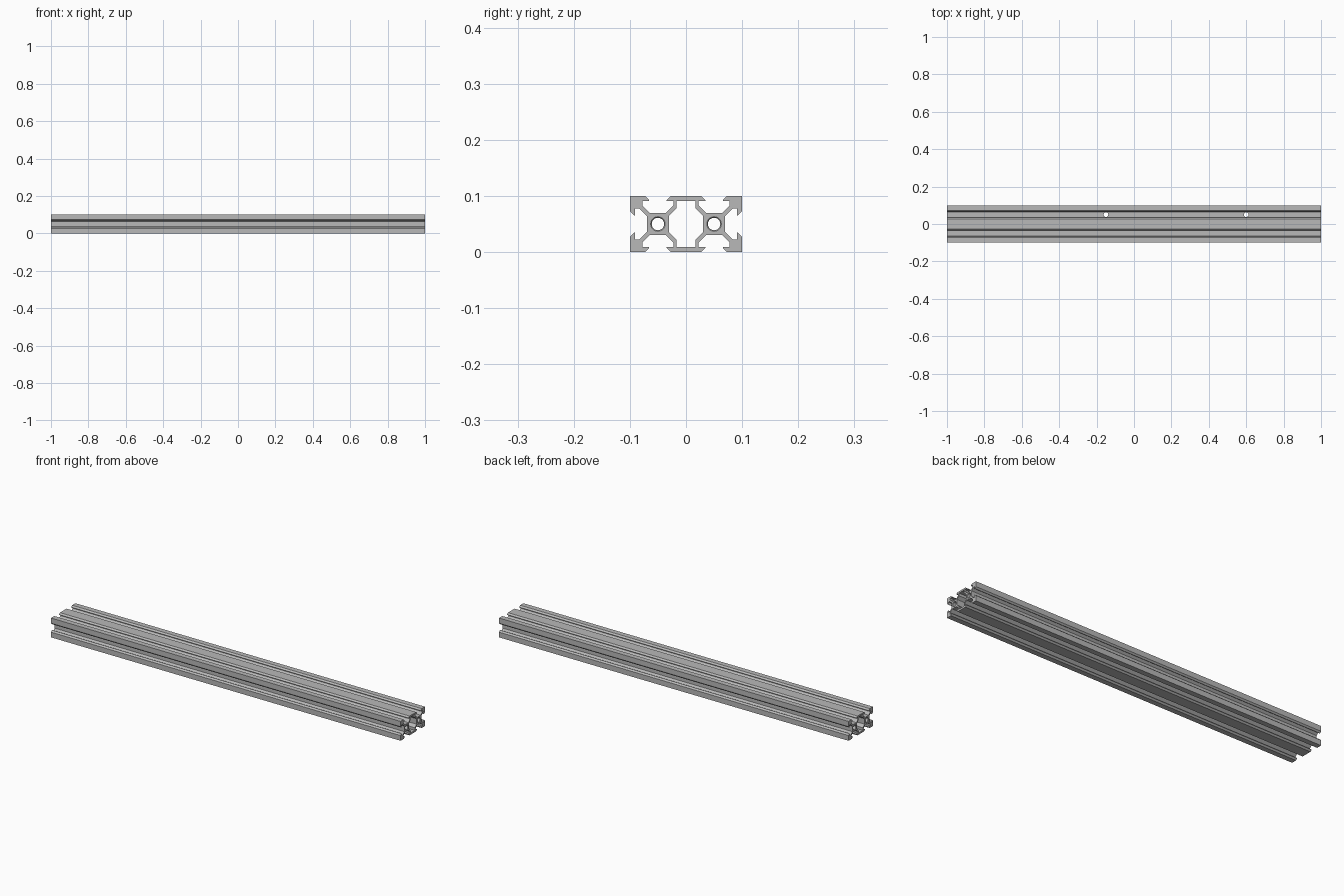
import bpy, bmesh, math
from mathutils import Matrix, Vector

if "Cube" in bpy.data.objects:
    bpy.data.objects.remove(bpy.data.objects["Cube"])

MM = 0.005          # one profile millimetre
CENTRE = 10         # distance of each bore from the middle
BORE = 2.2

# Material
metal = bpy.data.materials.new("aluminium_grey")
metal.use_nodes = True
colour = (0.48, 0.48, 0.48, 1)
metal.diffuse_color = colour
metal.node_tree.nodes["Principled BSDF"].inputs["Base Color"].default_value = colour

# Half of one V-slot: (sideways offset, distance from the bore centre)
slot = [(4.6, 10), (3.1, 8.5), (3.1, 8.2), (5.5, 8.2), (5.5, 6.56), (2.84, 3.9)]


def four_way(quarter):
    """Mirror a quarter outline, running from top to side, into a closed loop."""
    half = quarter + [(y, -z) for y, z in reversed(quarter)]
    return half + [(-y, z) for y, z in reversed(half)]


def circle(cy, radius, count=32):
    steps = [2 * math.pi * i / count for i in range(count)]
    return [(cy + radius * math.cos(a), radius * math.sin(a)) for a in steps]


# Cross-section outlines: outside, middle chamber, two bores
outside = four_way(
    [(CENTRE - u, v) for u, v in slot]
    + [(CENTRE + u, v) for u, v in reversed(slot)]
    + [(2 * CENTRE, 10)]
    + [(CENTRE + v, u) for u, v in slot])
chamber = four_way([(3.44, 8.2), (3.44, 5.5), (6.1, 2.84)])
loops = [outside, chamber, circle(CENTRE, BORE), circle(-CENTRE, BORE)]

# Fill the cross-section and extrude it along x
bm = bmesh.new()
edges = []
for loop in loops:
    verts = [bm.verts.new((-1, y * MM, (z + 10) * MM)) for y, z in loop]
    edges += [bm.edges.new((a, b)) for a, b in zip(verts, verts[1:] + verts[:1])]
bmesh.ops.triangle_fill(bm, use_beauty=True, edges=edges, normal=Vector((-1, 0, 0)))
result = bmesh.ops.extrude_face_region(bm, geom=bm.faces[:], use_keep_orig=True)
moved = [g for g in result["geom"] if isinstance(g, bmesh.types.BMVert)]
bmesh.ops.translate(bm, verts=moved, vec=(2, 0, 0))
bmesh.ops.recalc_face_normals(bm, faces=bm.faces[:])
mesh = bpy.data.meshes.new("slotted_rail")
bm.to_mesh(mesh)
bm.free()
mesh.materials.append(metal)
rail = bpy.data.objects.new("slotted_rail", mesh)
bpy.context.collection.objects.link(rail)


def cut(name, radius_low, radius_high, depth, place):
    """Subtract a cylinder or cone from the rail."""
    tool = bmesh.new()
    bmesh.ops.create_cone(tool, cap_ends=True, segments=32, radius1=radius_low,
                          radius2=radius_high, depth=depth, matrix=place)
    data = bpy.data.meshes.new(name)
    tool.to_mesh(data)
    tool.free()
    data.materials.append(metal)
    cutter = bpy.data.objects.new(name, data)
    bpy.context.collection.objects.link(cutter)
    cutter.hide_render = True
    mod = rail.modifiers.new(name, "BOOLEAN")
    mod.operation = "DIFFERENCE"
    mod.solver = "EXACT"
    mod.object = cutter
    return cutter


# Cross-drilled access holes through the back bore wall
cutters = [cut("access_hole_cutter", 0.0125, 0.0125, 0.07,
               Matrix.Translation((x, 0.05, 0.05))) for x in (-0.15, 0.6)]

# Small countersinks at the bore ends
for end in (-1, 1):
    for y in (-0.05, 0.05):
        turn = Matrix.Rotation(end * math.pi / 2, 4, "Y")
        place = Matrix.Translation((end, y, 0.05)) @ turn
        cutters.append(cut("countersink_cutter", 0.0100, 0.0160, 0.006, place))

# Bake the cuts and remove the cutters
graph = bpy.context.evaluated_depsgraph_get()
finished = bpy.data.meshes.new_from_object(rail.evaluated_get(graph))
rail.modifiers.clear()
rail.data = finished
for cutter in cutters:
    bpy.data.objects.remove(cutter)

# Round bores smooth, profile edges sharp
bpy.ops.object.select_all(action="DESELECT")
rail.select_set(True)
bpy.context.view_layer.objects.active = rail
bpy.ops.object.shade_smooth_by_angle(angle=math.radians(30))
